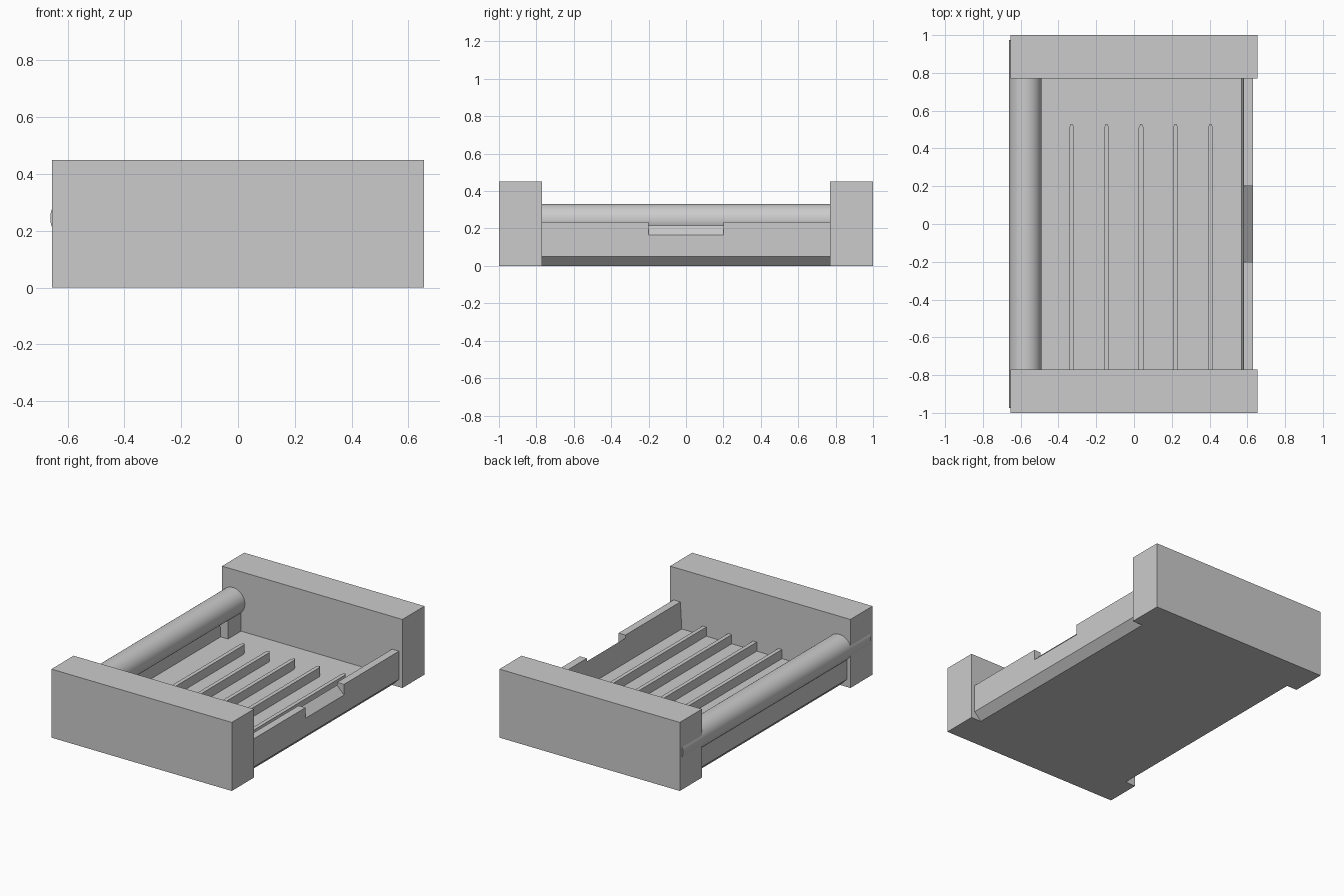
import bpy, bmesh
from math import radians
from mathutils import Vector

cube = bpy.data.objects.get("Cube")
if cube:
    bpy.data.objects.remove(cube, do_unlink=True)

GREY = (0.6, 0.6, 0.6, 1)
grey = bpy.data.materials.new("plain grey")
grey.use_nodes = True
grey.diffuse_color = GREY
grey.node_tree.nodes["Principled BSDF"].inputs["Base Color"].default_value = GREY


def prism(name, points, depth):
    """Extrude a flat outline along a depth vector."""
    bm = bmesh.new()
    face = bm.faces.new([bm.verts.new(p) for p in points])
    new = bmesh.ops.extrude_face_region(bm, geom=[face])["geom"]
    moved = [v for v in new if isinstance(v, bmesh.types.BMVert)]
    bmesh.ops.translate(bm, verts=moved, vec=Vector(depth))
    bmesh.ops.recalc_face_normals(bm, faces=bm.faces)
    mesh = bpy.data.meshes.new(name)
    bm.to_mesh(mesh)
    bm.free()
    mesh.materials.append(grey)
    obj = bpy.data.objects.new(name, mesh)
    bpy.context.collection.objects.link(obj)
    return obj


def along_y(name, section, y0, y1):
    return prism(name, [(x, y0, z) for x, z in section], (0, y1 - y0, 0))


def box(name, x0, x1, y0, y1, z0, z1):
    return along_y(name, [(x0, z0), (x1, z0), (x1, z1), (x0, z1)], y0, y1)


HALF_X, INNER_Y, FLOOR = 0.655, 0.77, 0.06

# End blocks
box("front_block", -HALF_X, HALF_X, -1, -INNER_Y, 0, 0.45)
box("back_block", -HALF_X, HALF_X, INNER_Y, 1, 0, 0.45)

# Tray: chamfered underside, floor and two side walls
half = [(0.58, 0), (0.63, 0.05), (0.63, 0.235), (0.58, 0.235), (0.57, FLOOR)]
section = half + [(-x, z) for x, z in reversed(half)]
tray = along_y("tray", section, -INNER_Y, INNER_Y)

# Sloped notch in the left wall
cutter = along_y("notch_cutter",
                 [(0.56, 0.235), (0.65, 0.145), (0.65, 0.3), (0.56, 0.3)], -0.2, 0.2)
cutter.hide_render = True
cut = tray.modifiers.new("notch", "BOOLEAN")
cut.operation = "DIFFERENCE"
cut.solver = "EXACT"
cut.object = cutter
bpy.context.view_layer.objects.active = tray
bpy.ops.object.modifier_apply(modifier=cut.name)
bpy.data.objects.remove(cutter, do_unlink=True)

# Posts carrying the roller
box("front_post", -0.58, -0.517, -INNER_Y, -0.635, FLOOR, 0.235)
box("back_post", -0.58, -0.517, 0.635, INNER_Y, FLOOR, 0.235)

# Floor ribs with pointed back ends
for i, x in enumerate((-0.33, -0.145, 0.038, 0.22, 0.405)):
    w = 0.013
    outline = [(x - w, -INNER_Y), (x + w, -INNER_Y), (x + w, 0.51),
               (x + w / 3, 0.53), (x - w / 3, 0.53), (x - w, 0.51)]
    prism(f"rib_{i + 1}", [(px, py, FLOOR) for px, py in outline], (0, 0, 0.06))

# Roller
bpy.ops.mesh.primitive_cylinder_add(vertices=64, radius=0.086, depth=1.95,
                                    location=(-0.575, 0, 0.245),
                                    rotation=(radians(90), 0, 0))
roller = bpy.context.object
roller.name = "roller"
roller.data.materials.append(grey)
bpy.ops.object.shade_smooth_by_angle(angle=radians(30))
